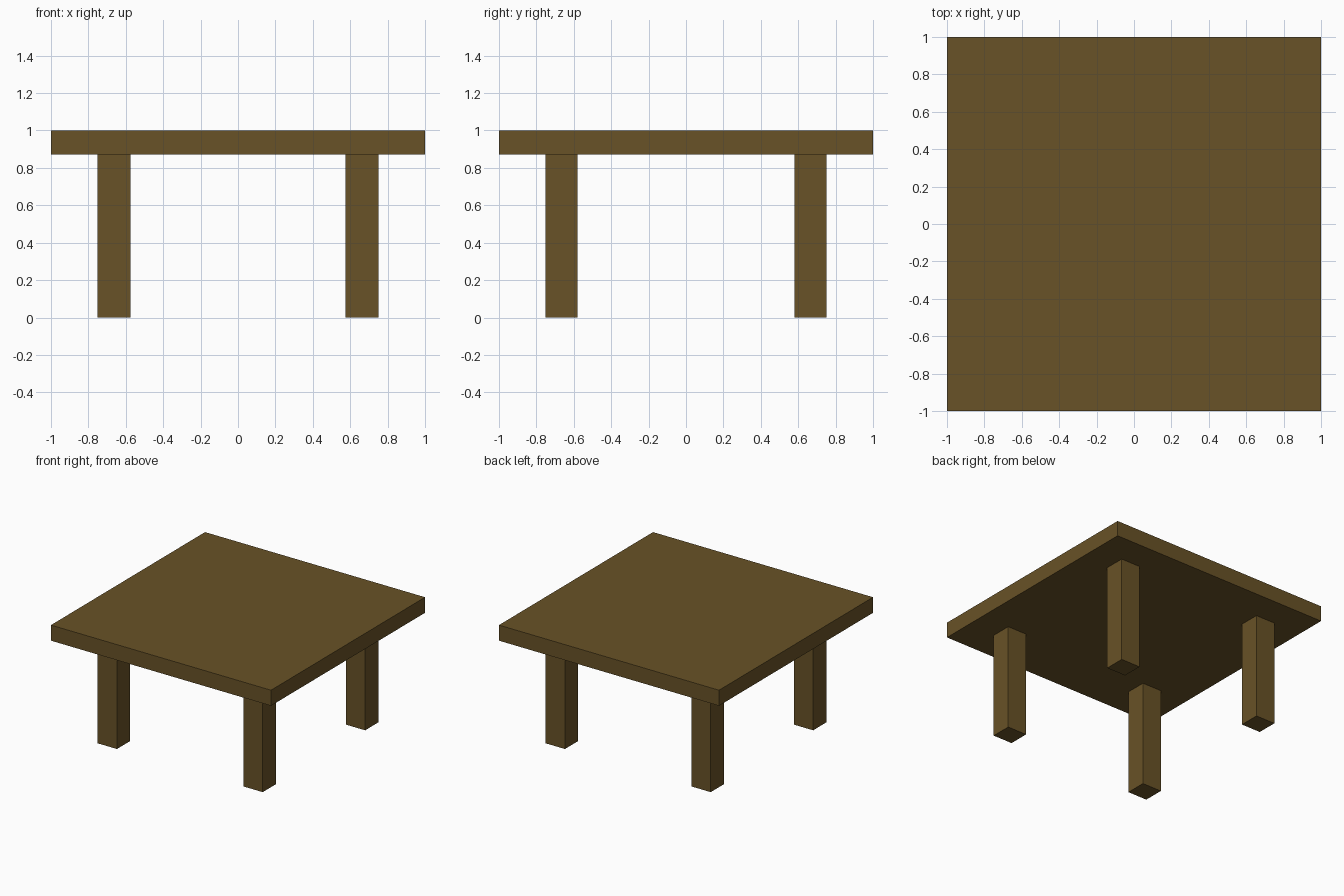
import bpy

if "Cube" in bpy.data.objects:
    bpy.data.objects.remove(bpy.data.objects["Cube"])

wood = bpy.data.materials.new("dark_wood")
wood.diffuse_color = (0.14, 0.085, 0.02, 1.0)
wood.use_nodes = True
wood.node_tree.nodes["Principled BSDF"].inputs["Base Color"].default_value = wood.diffuse_color


def box(name, center, size):
    """Add a flat-shaded wooden box with real (unscaled) dimensions."""
    bpy.ops.mesh.primitive_cube_add(size=1, location=center)
    obj = bpy.context.object
    obj.name = name
    obj.scale = size
    bpy.ops.object.transform_apply(location=False, rotation=False, scale=True)
    obj.data.materials.append(wood)
    return obj


TOP_Z = 1.0
UNDERSIDE = 0.872
LEG_X, LEG_Y = 0.175, 0.17   # leg cross-section
OUTER = 0.75                 # outer face of the legs

# Square table top
box("table_top", (0, 0, (TOP_Z + UNDERSIDE) / 2), (2, 2, TOP_Z - UNDERSIDE))

# Four legs, inset from the corners
for x_name, sx in (("left", -1), ("right", 1)):
    for y_name, sy in (("front", -1), ("back", 1)):
        box(f"{y_name}_{x_name}_leg",
            (sx * (OUTER - LEG_X / 2), sy * (OUTER - LEG_Y / 2), UNDERSIDE / 2),
            (LEG_X, LEG_Y, UNDERSIDE))
